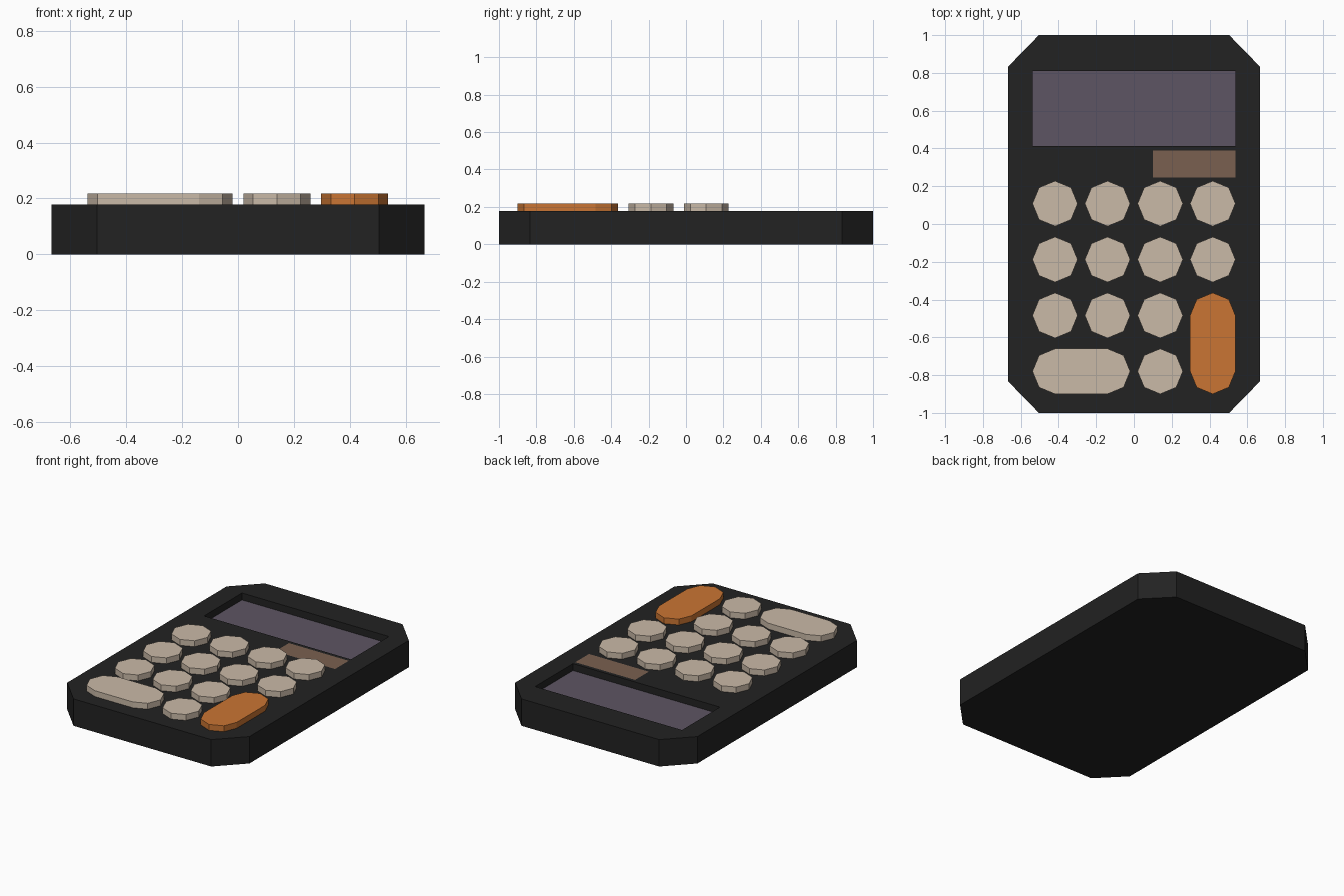
import bpy, bmesh, math
from mathutils import Vector

if "Cube" in bpy.data.objects:
    bpy.data.objects.remove(bpy.data.objects["Cube"])

TOP = 0.178        # top of the case
KEY_TOP = 0.217    # top of the keys
RECESS = 0.046     # depth of the screen recess


def material(name, rgb):
    m = bpy.data.materials.new(name)
    m.diffuse_color = (*rgb, 1.0)
    m.use_nodes = True
    m.node_tree.nodes["Principled BSDF"].inputs["Base Color"].default_value = m.diffuse_color
    return m


BLACK = material("case black", (0.016, 0.016, 0.016))
SCREEN = material("screen grey violet", (0.110, 0.091, 0.125))
SOLAR = material("solar brown", (0.195, 0.117, 0.080))
CREAM = material("key cream", (0.590, 0.488, 0.388))
ORANGE = material("key orange", (0.590, 0.178, 0.033))


def prism(bm, outline, z0, z1):
    """Extrude a flat outline from z0 to z1 and return the top face."""
    base = bm.faces.new([bm.verts.new((x, y, z0)) for x, y in outline])
    ret = bmesh.ops.extrude_face_region(bm, geom=[base], use_keep_orig=True)
    verts = [g for g in ret["geom"] if isinstance(g, bmesh.types.BMVert)]
    bmesh.ops.translate(bm, verts=verts, vec=(0, 0, z1 - z0))
    bmesh.ops.recalc_face_normals(bm, faces=bm.faces[:])
    return next(g for g in ret["geom"] if isinstance(g, bmesh.types.BMFace))


def finish(bm, name, mats):
    me = bpy.data.meshes.new(name)
    bm.to_mesh(me)
    bm.free()
    for m in mats:
        me.materials.append(m)
    ob = bpy.data.objects.new(name, me)
    bpy.context.collection.objects.link(ob)
    return ob


# Case: block with chamfered corners, sunken screen and flush solar strip
W, L, CX, CY = 0.667, 1.0, 0.504, 0.833
outline = [(-CX, -L), (CX, -L), (W, -CY), (W, CY),
           (CX, L), (-CX, L), (-W, CY), (-W, -CY)]
screen_box = (-0.538, 0.538, 0.413, 0.810)
solar_box = (0.100, 0.538, 0.246, 0.389)


def inside(face, box):
    c = face.calc_center_median()
    return box[0] < c.x < box[1] and box[2] < c.y < box[3]


bm = bmesh.new()
prism(bm, outline, 0, TOP)


def top_faces():
    return [f for f in bm.faces if all(v.co.z > TOP - 1e-4 for v in f.verts)]


for box in (screen_box, solar_box):
    for i, value in enumerate(box):
        axis = Vector((1, 0, 0)) if i < 2 else Vector((0, 1, 0))
        faces = top_faces()
        geom = set(faces)
        for f in faces:
            geom.update(f.edges)
            geom.update(f.verts)
        bmesh.ops.bisect_plane(bm, geom=list(geom), dist=1e-5,
                               plane_co=axis * value, plane_no=axis)

for f in top_faces():
    if inside(f, solar_box):
        f.material_index = 2
floor = [f for f in top_faces() if inside(f, screen_box)]
ret = bmesh.ops.extrude_face_region(bm, geom=floor)
left = [f for f in floor if f.is_valid]
if left:
    bmesh.ops.delete(bm, geom=left, context="FACES")
bmesh.ops.translate(bm, vec=(0, 0, -RECESS),
                    verts=[g for g in ret["geom"] if isinstance(g, bmesh.types.BMVert)])
for g in ret["geom"]:
    if isinstance(g, bmesh.types.BMFace):
        g.material_index = 1
bmesh.ops.recalc_face_normals(bm, faces=bm.faces[:])
finish(bm, "case", [BLACK, SCREEN, SOLAR])

# Keys: eight-sided buttons, two of them stretched over two cells
COLS = [-0.418, -0.140, 0.139, 0.417]
ROWS = [0.108, -0.188, -0.484, -0.780]
R = 0.120


def key(name, a, b, mat):
    """Octagonal key whose two halves are centred on a and b."""
    d = Vector((b[0] - a[0], b[1] - a[1]))
    pts = []
    if d.length < 1e-6:
        for i in range(8):
            t = i * math.pi / 4
            pts.append((a[0] + R * math.cos(t), a[1] + R * math.sin(t)))
    else:
        start = math.atan2(d.y, d.x) - math.pi / 2
        for centre, first in ((b, start), (a, start + math.pi)):
            for i in range(5):
                t = first + i * math.pi / 4
                pts.append((centre[0] + R * math.cos(t), centre[1] + R * math.sin(t)))
    kb = bmesh.new()
    prism(kb, pts, TOP - 0.01, KEY_TOP)
    finish(kb, name, [mat])


for r, y in enumerate(ROWS):
    for c, x in enumerate(COLS):
        if (c == 3 and r >= 2) or (r == 3 and c < 2):
            continue
        key(f"key_row{r + 1}_col{c + 1}", (x, y), (x, y), CREAM)
key("wide_key", (COLS[0], ROWS[3]), (COLS[1], ROWS[3]), CREAM)
key("tall_orange_key", (COLS[3], ROWS[3]), (COLS[3], ROWS[2]), ORANGE)
